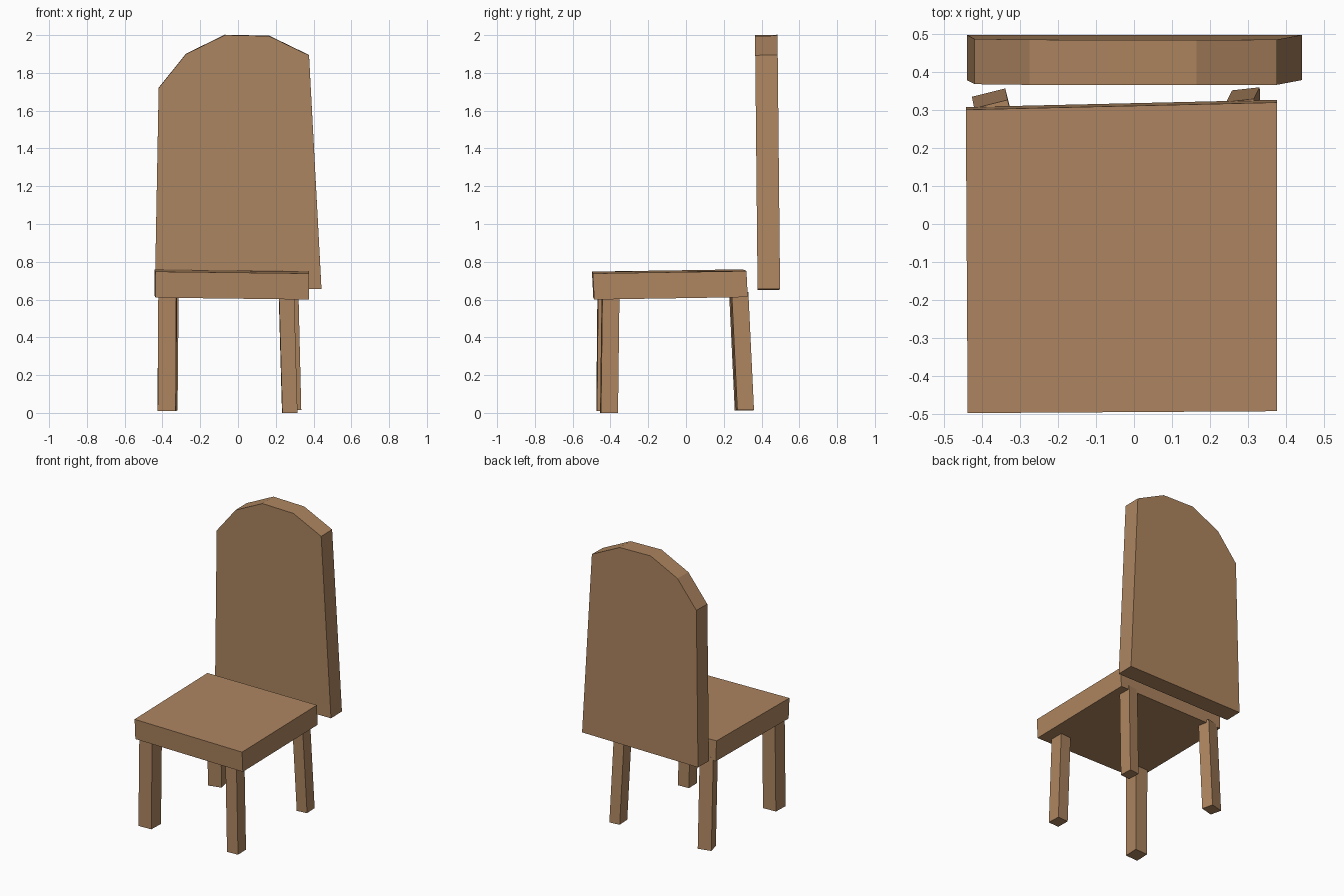
import bpy
import bmesh
from mathutils import Vector

cube = bpy.data.objects.get("Cube")
if cube:
    bpy.data.objects.remove(cube, do_unlink=True)

# One plain wood colour
wood = bpy.data.materials.new("warm_brown_wood")
wood.use_nodes = True
COLOUR = (0.42, 0.235, 0.117, 1)
wood.diffuse_color = COLOUR
wood.node_tree.nodes["Principled BSDF"].inputs["Base Color"].default_value = COLOUR


def prism(name, ring, shift):
    """Closed flat-shaded solid: a ring of points swept along a shift vector."""
    bm = bmesh.new()
    start = [bm.verts.new(p) for p in ring]
    end = [bm.verts.new(Vector(p) + Vector(shift)) for p in ring]
    bm.faces.new(start)
    bm.faces.new(end)
    for i in range(len(ring)):
        j = (i + 1) % len(ring)
        bm.faces.new((start[i], start[j], end[j], end[i]))
    bmesh.ops.recalc_face_normals(bm, faces=bm.faces)
    mesh = bpy.data.meshes.new(name)
    bm.to_mesh(mesh)
    bm.free()
    mesh.materials.append(wood)
    obj = bpy.data.objects.new(name, mesh)
    bpy.context.collection.objects.link(obj)
    return obj


def leg(name, corner, along, depth, foot, lean):
    """Square leg: foot corner, its width and depth edges, and lean to the top."""
    c, u, v = Vector(corner), Vector(along), Vector(depth)
    ring = [(*p, foot) for p in (c, c + u, c + u + v, c + v)]
    prism(name, ring, (*lean, 0.64 - foot))


# Slightly crooked seat slab
prism("seat", [(-0.437, -0.491, 0.61), (0.377, -0.486, 0.60),
               (0.377, 0.327, 0.613), (-0.442, 0.308, 0.622)],
      (-0.001, -0.007, 0.138))

# Backrest: lopsided arch, leaning a little towards the front
outline = [(-0.44, 0.65), (0.442, 0.655), (0.376, 1.893), (0.165, 1.995),
           (-0.07, 2.0), (-0.275, 1.9), (-0.42, 1.72)]
prism("backrest", [(x, 0.379 - 0.01 * (z - 0.65), z) for x, z in outline],
      (0, 0.119, 0.002))

# Four hand-cut legs, each turned and leaning its own way
leg("front_right_leg", (-0.425, -0.475), (0.095, 0.004), (0.004, 0.1), 0.01, (0.003, 0.006))
leg("front_left_leg", (0.235, -0.455), (0.08, 0.005), (-0.002, 0.09), 0.0, (-0.018, 0.008))
leg("back_right_leg", (-0.427, 0.335), (0.088, 0.022), (0.019, -0.077), 0.012, (0.006, -0.03))
leg("back_left_leg", (0.258, 0.352), (0.073, 0.008), (0.004, -0.088), 0.015, (-0.015, -0.03))
